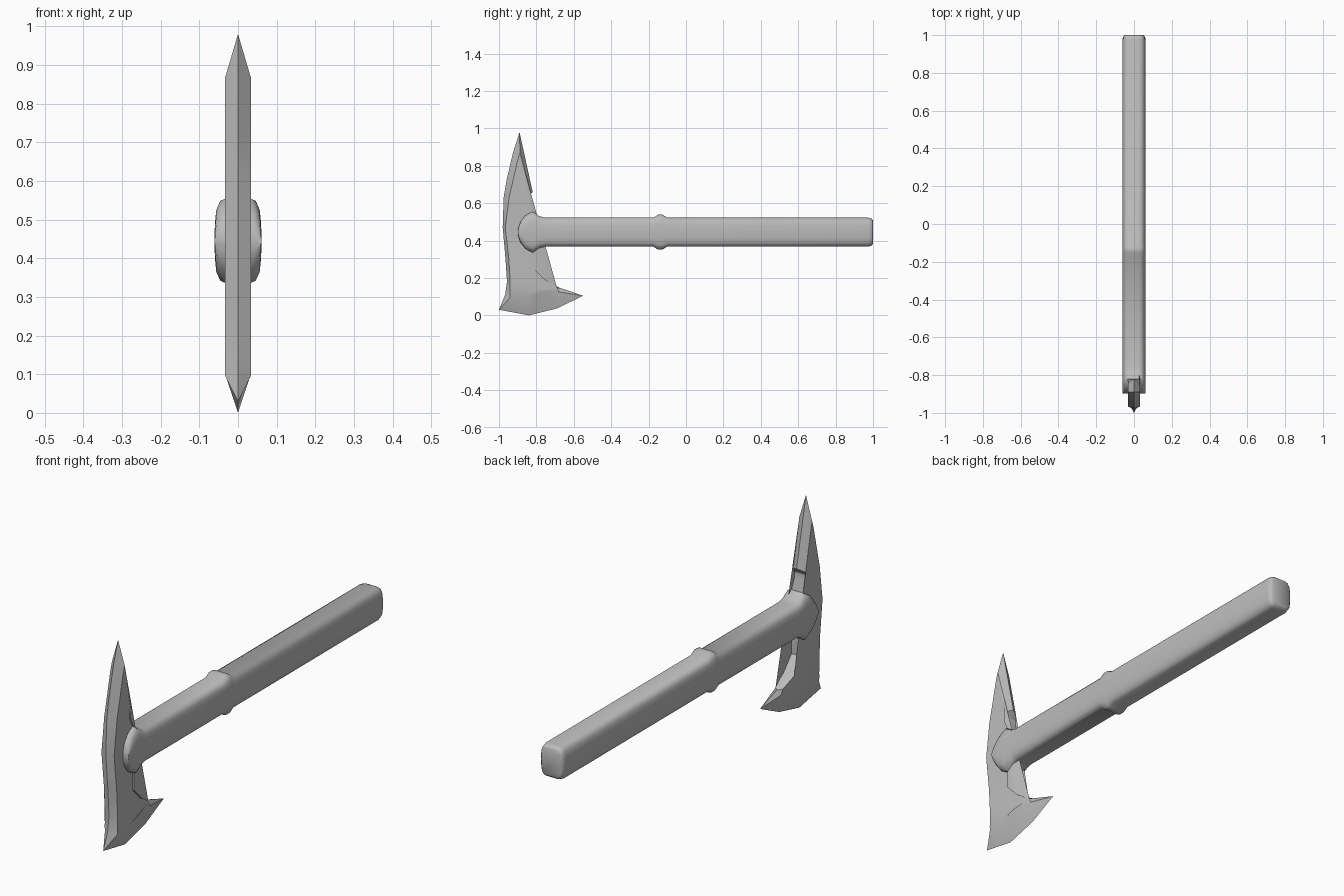
import bpy, bmesh, math

default_cube = bpy.data.objects.get("Cube")
if default_cube:
    bpy.data.objects.remove(default_cube, do_unlink=True)

# Single flat grey for the whole axe
grey = bpy.data.materials.new("plain_grey")
grey.use_nodes = True
colour = (0.5, 0.5, 0.5, 1)
grey.diffuse_color = colour
grey.node_tree.nodes["Principled BSDF"].inputs["Base Color"].default_value = colour


def finish(name, bm, smooth_angle):
    """Clean the mesh, make an object from it and shade it."""
    bmesh.ops.remove_doubles(bm, verts=bm.verts[:], dist=0.0005)
    bmesh.ops.recalc_face_normals(bm, faces=bm.faces[:])
    mesh = bpy.data.meshes.new(name)
    bm.to_mesh(mesh)
    bm.free()
    obj = bpy.data.objects.new(name, mesh)
    bpy.context.collection.objects.link(obj)
    mesh.materials.append(grey)
    bpy.ops.object.select_all(action='DESELECT')
    obj.select_set(True)
    bpy.context.view_layer.objects.active = obj
    bpy.ops.object.shade_smooth_by_angle(angle=math.radians(smooth_angle))
    return obj


def bridge(bm, ring_a, ring_b):
    """Join two closed rings of vertices with quads."""
    count = len(ring_a)
    for i in range(count):
        j = (i + 1) % count
        bm.faces.new((ring_a[i], ring_a[j], ring_b[j], ring_b[i]))


# Axe head: each pair is (y, z) on the centre ridge and on the flat side
plate_half = 0.033
tip_half = 0.018
outline = [
    ((-0.89, 0.98), (-0.888, 0.868)),      # spike tip
    ((-0.925, 0.87), (-0.9, 0.83)),
    ((-0.96, 0.72), (-0.925, 0.72)),
    ((-0.975, 0.63), (-0.945, 0.635)),     # front edge
    ((-0.98, 0.47), (-0.966, 0.47)),
    ((-0.965, 0.3), (-0.947, 0.3)),
    ((-0.957, 0.18), (-0.94, 0.18)),
    ((-0.967, 0.11), (-0.942, 0.11)),
    ((-1.0, 0.03), (-0.94, 0.095)),        # blade edge
    ((-0.84, 0.0), (-0.86, 0.1)),
    ((-0.69, 0.037), (-0.78, 0.13)),
    ((-0.55, 0.105), (-0.68, 0.125)),      # blade tip
    ((-0.675, 0.147), (-0.69, 0.147)),
    ((-0.755, 0.19), (-0.755, 0.19)),      # flat back of the plate
    ((-0.82, 0.255), (-0.82, 0.255)),
    ((-0.82, 0.55), (-0.82, 0.55)),
    ((-0.845, 0.6), (-0.845, 0.6)),
    ((-0.845, 0.63), (-0.845, 0.63)),
    ((-0.82, 0.66), (-0.84, 0.645)),       # back of the spike
]
bm = bmesh.new()
ridge = [bm.verts.new((0, y, z)) for (y, z), side in outline]
for sign in (1, -1):
    ring = []
    for centre, (y, z) in outline:
        half = tip_half if y > -0.72 else plate_half
        ring.append(bm.verts.new((sign * half, y, z)))
    bridge(bm, ridge, ring)
    side_face = bm.faces.new(ring)
    bmesh.ops.triangulate(bm, faces=[side_face])
finish("axe_head", bm, 28)

# Handle: one rounded section swept along y with a varying half height
quarter = [(1, 0), (0.98, 0.4), (0.92, 0.73), (0.75, 0.94), (0.5, 1)]
half_loop = quarter + [(-x, z) for x, z in reversed(quarter)]
section = half_loop + [(-x, -z) for x, z in half_loop[1:-1]]
handle_half, grip_height, mid_z = 0.061, 0.077, 0.445
stations = [
    (-0.897, 0.02, 1), (-0.885, 0.055, 1), (-0.86, 0.088, 1),   # rounded eye
    (-0.82, 0.11, 1), (-0.785, 0.086, 1), (-0.755, grip_height, 1),
    (-0.175, grip_height, 1), (-0.15, 0.093, 1),                # raised ring
    (-0.125, 0.093, 1), (-0.1, grip_height, 1),
    (0.975, grip_height, 1), (0.993, 0.072, 0.95), (1, 0.062, 0.82),
]
bm = bmesh.new()
rings = []
for y, height, width in stations:
    rings.append([bm.verts.new((x * handle_half * width, y, mid_z + z * height))
                  for x, z in section])
for first, second in zip(rings, rings[1:]):
    bridge(bm, first, second)
bm.faces.new(rings[0])
bm.faces.new(rings[-1])
finish("handle", bm, 45)
